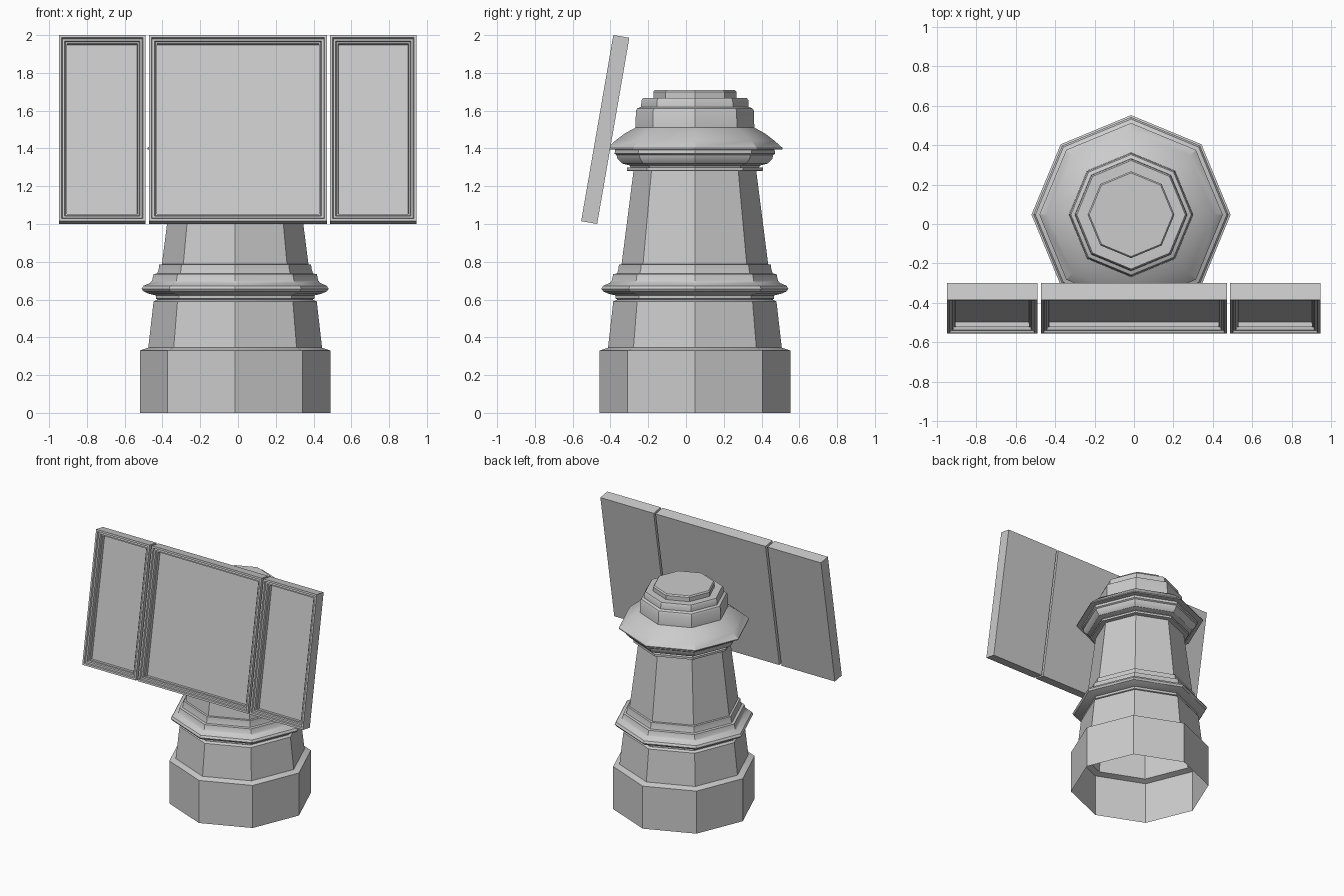
import bpy, bmesh, math
from mathutils import Vector

if "Cube" in bpy.data.objects:
    bpy.data.objects.remove(bpy.data.objects["Cube"])

CENTRE = Vector((-0.015, 0.047, 0))
SIDES = 8


def finish(name, bm):
    bmesh.ops.recalc_face_normals(bm, faces=bm.faces)
    mesh = bpy.data.meshes.new(name)
    bm.to_mesh(mesh)
    bm.free()
    obj = bpy.data.objects.new(name, mesh)
    bpy.context.collection.objects.link(obj)
    return obj


def octagon_lathe(name, profile, cap_top=False):
    """Sweep a (radius, height) profile around an eight-sided plan."""
    bm = bmesh.new()
    rings = []
    for r, z in profile:
        rings.append([bm.verts.new((r * math.cos(math.tau * i / SIDES),
                                    r * math.sin(math.tau * i / SIDES), z))
                      for i in range(SIDES)])
    for a, b in zip(rings, rings[1:]):
        for i in range(SIDES):
            j = (i + 1) % SIDES
            bm.faces.new((a[i], a[j], b[j], b[i]))
    if cap_top:
        bm.faces.new(rings[-1])
    obj = finish(name, bm)
    obj.location = CENTRE
    bpy.ops.object.select_all(action='DESELECT')
    obj.select_set(True)
    bpy.context.view_layer.objects.active = obj
    bpy.ops.object.shade_smooth_by_angle(angle=math.radians(30))
    return obj


def panel(name, x0, x1):
    """Tilted slab with a stepped frame around a sunken front."""
    w, h, t = x1 - x0, 1.0, 0.086
    bm = bmesh.new()
    bmesh.ops.create_cube(bm, size=1)
    for v in bm.verts:
        v.co = Vector((v.co.x * w, (v.co.y + 0.5) * t, (v.co.z + 0.5) * h))
    bm.normal_update()
    front = min(bm.faces, key=lambda f: f.calc_center_median().y)
    for inset, depth in ((0.014, 0), (0.004, -0.012), (0.012, 0),
                         (0.004, -0.015), (0.008, 0), (0.002, -0.023)):
        bmesh.ops.inset_individual(bm, faces=[front], thickness=inset,
                                   depth=depth, use_even_offset=True)
        bm.normal_update()
    obj = finish(name, bm)
    obj.location = ((x0 + x1) / 2, -0.555, 1.015)
    obj.rotation_euler.x = math.radians(-9.8)
    return obj


# Plinth, hollow and open underneath
octagon_lathe("base", [(0.505, 0), (0.505, 0.33), (0.46, 0.345),
                       (0.432, 0.59), (0.41, 0.60)])

# Rounded band and stepped moulding
octagon_lathe("lower_moulding", [
    (0.41, 0.60), (0.42, 0.605), (0.42, 0.622), (0.455, 0.63), (0.485, 0.643),
    (0.495, 0.657), (0.485, 0.673), (0.45, 0.688), (0.44, 0.70),
    (0.432, 0.735), (0.412, 0.738), (0.405, 0.76), (0.402, 0.785),
    (0.388, 0.787)])

# Tapered shaft
octagon_lathe("shaft", [(0.388, 0.787), (0.325, 1.28)])

# Collar below the roof
octagon_lathe("upper_moulding", [
    (0.325, 1.28), (0.36, 1.282), (0.36, 1.298), (0.34, 1.30), (0.345, 1.31),
    (0.385, 1.32), (0.41, 1.345), (0.415, 1.365), (0.425, 1.372),
    (0.422, 1.393), (0.40, 1.398)])

# Flared roof, drum and stepped cap
octagon_lathe("roof", [
    (0.40, 1.398), (0.465, 1.395), (0.465, 1.402), (0.42, 1.442),
    (0.37, 1.48), (0.315, 1.51), (0.312, 1.60), (0.305, 1.612),
    (0.285, 1.62), (0.283, 1.655), (0.275, 1.667), (0.22, 1.668),
    (0.22, 1.70), (0.212, 1.71)], cap_top=True)

# Three-part sign leaning against the roof edge
panel("centre_panel", -0.472, 0.472)
panel("left_panel", -0.948, -0.49)
panel("right_panel", 0.487, 0.945)
